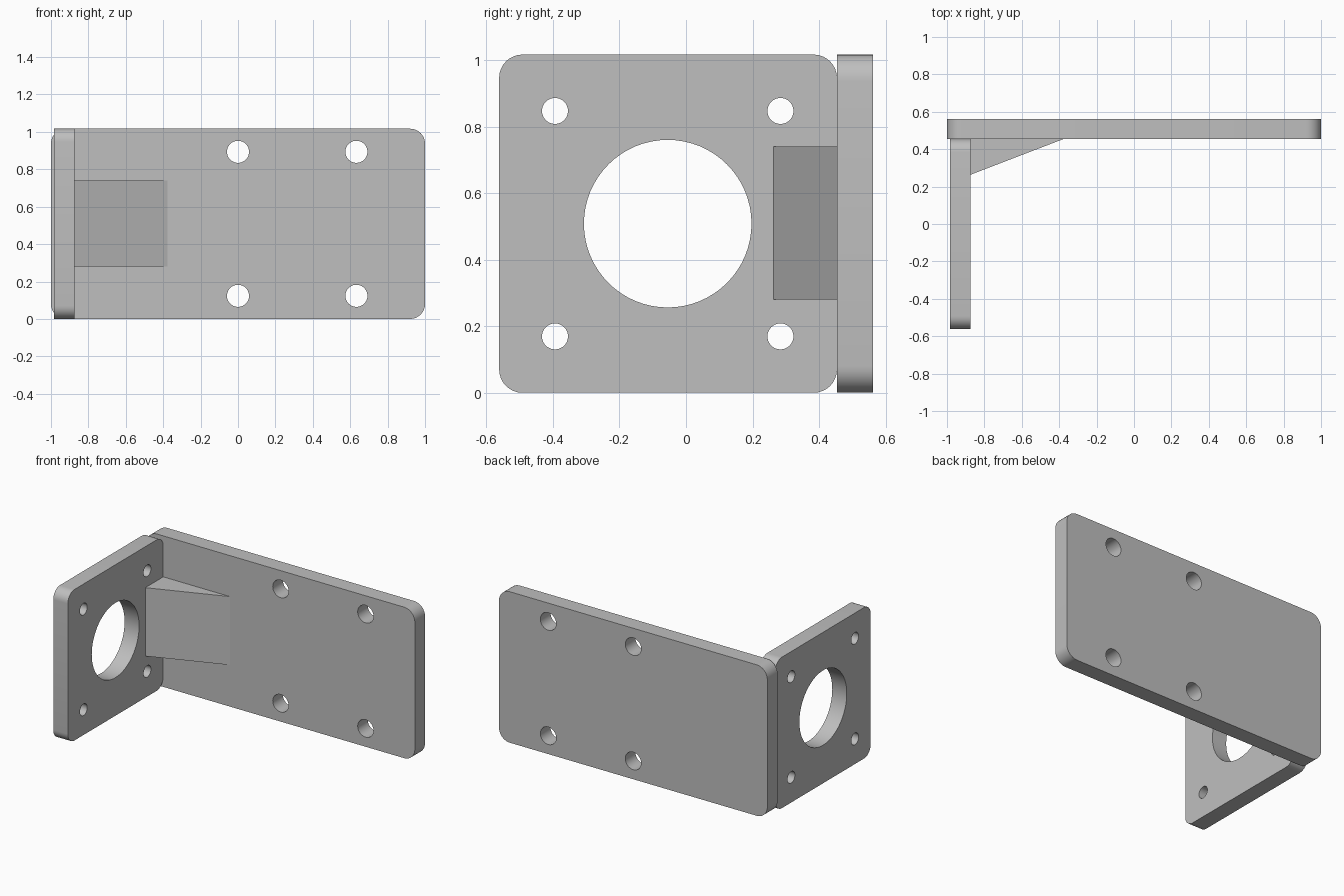
import bpy
import bmesh
from math import pi
from mathutils import Vector, Matrix

if "Cube" in bpy.data.objects:
    bpy.data.objects.remove(bpy.data.objects["Cube"], do_unlink=True)

HEIGHT = 1.017
MID_Z = HEIGHT / 2

grey = bpy.data.materials.new("plain_grey")
grey.use_nodes = True
COLOUR = (0.52, 0.52, 0.52, 1)
grey.diffuse_color = COLOUR
grey.node_tree.nodes["Principled BSDF"].inputs["Base Color"].default_value = COLOUR


def make_object(name, bm):
    bmesh.ops.recalc_face_normals(bm, faces=bm.faces)
    mesh = bpy.data.meshes.new(name)
    bm.to_mesh(mesh)
    bm.free()
    mesh.materials.append(grey)
    obj = bpy.data.objects.new(name, mesh)
    bpy.context.collection.objects.link(obj)
    return obj


def activate(obj):
    bpy.ops.object.select_all(action='DESELECT')
    obj.select_set(True)
    bpy.context.view_layer.objects.active = obj


def drilled_plate(name, low, high, axis, radius, holes):
    """Plate with corners rounded about the axis; holes are (centre, radius)."""
    low, high = Vector(low), Vector(high)
    bm = bmesh.new()
    bmesh.ops.create_cube(bm, size=1, matrix=Matrix.Translation((low + high) / 2)
                          @ Matrix.Diagonal((*(high - low), 1)))
    corners = [e for e in bm.edges
               if abs((e.verts[0].co - e.verts[1].co).normalized()[axis]) > 0.9]
    bmesh.ops.bevel(bm, geom=corners, offset=radius, segments=8,
                    profile=0.5, affect='EDGES')
    plate = make_object(name, bm)

    # All drill holes form one cutter
    bm = bmesh.new()
    turn = Matrix.Rotation(pi / 2, 4, 'Y' if axis == 0 else 'X')
    for centre, r in holes:
        bmesh.ops.create_cone(bm, cap_ends=True, segments=64, radius1=r, radius2=r,
                              depth=0.4, matrix=Matrix.Translation(centre) @ turn)
    cutter = make_object(name + "_drill", bm)
    cutter.hide_render = True

    cut = plate.modifiers.new("holes", 'BOOLEAN')
    cut.operation = 'DIFFERENCE'
    cut.solver = 'EXACT'
    cut.object = cutter
    activate(plate)
    bpy.ops.object.modifier_apply(modifier=cut.name)
    bpy.data.objects.remove(cutter, do_unlink=True)
    bpy.ops.object.shade_smooth_by_angle()
    return plate


# Long back plate with four mounting holes
mount_holes = [((x, 0.508, MID_Z + s * 0.385), 0.059)
               for x in (0, 0.633) for s in (-1, 1)]
drilled_plate("back_plate", (-1, 0.454, 0), (1, 0.562, HEIGHT), 1, 0.08, mount_holes)

# Side plate with a large bore and four screw holes around it
bore = (-0.929, -0.055, MID_Z)
face_holes = [(bore, 0.252)]
face_holes += [((bore[0], bore[1] + a * 0.339, MID_Z + b * 0.339), 0.039)
               for a in (-1, 1) for b in (-1, 1)]
drilled_plate("side_plate", (-0.983, -0.562, 0), (-0.875, 0.454, HEIGHT), 0, 0.07,
              face_holes)

# Wedge gusset bracing the inner corner
bm = bmesh.new()
outline = [(-0.875, 0.454), (-0.875, 0.263), (-0.378, 0.454)]
base = bm.faces.new([bm.verts.new((x, y, 0.28)) for x, y in outline])
top = bmesh.ops.extrude_face_region(bm, geom=[base])
bmesh.ops.translate(bm, vec=(0, 0, 0.461),
                    verts=[v for v in top["geom"] if isinstance(v, bmesh.types.BMVert)])
make_object("corner_gusset", bm)
